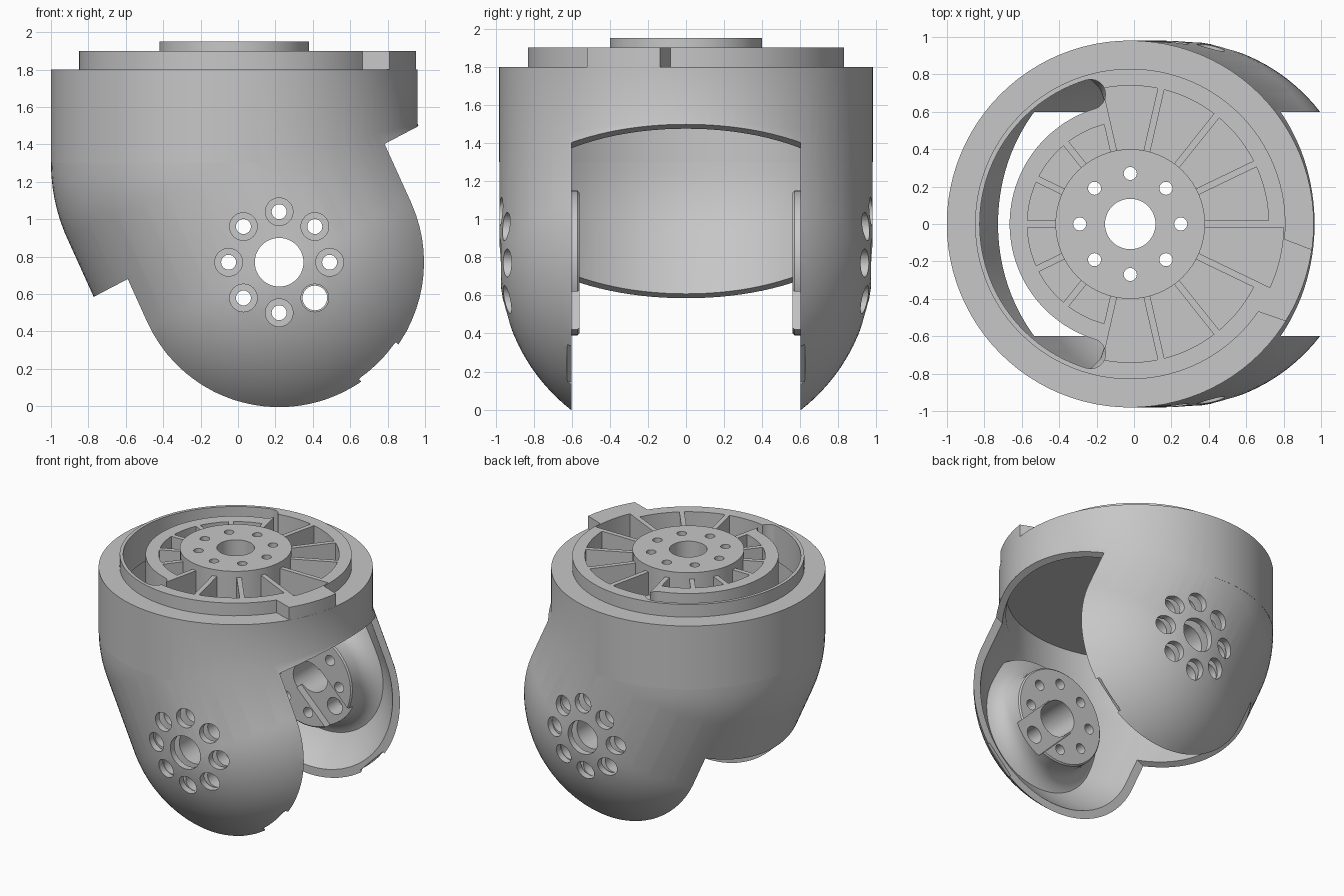
import bpy, bmesh
from math import sin, cos, pi, radians
from mathutils import Matrix, Vector

if "Cube" in bpy.data.objects:
    bpy.data.objects.remove(bpy.data.objects["Cube"])

CX = -0.02                       # column axis
TOP = Vector((CX, 0, 1.3))       # upper end of the swept sphere
PIVOT = Vector((0.22, 0, 0.77))  # fork joint axis
R = 0.98

grey = bpy.data.materials.new("machined_grey")
grey.use_nodes = True
grey.diffuse_color = (0.57, 0.57, 0.57, 1)
grey.node_tree.nodes["Principled BSDF"].inputs["Base Color"].default_value = (0.57, 0.57, 0.57, 1)

UP = Matrix.Translation((CX, 0, 0))
# local x, y, z -> world x, z, -y about the fork joint
SIDE = Matrix.Translation(PIVOT) @ Matrix.Rotation(pi / 2, 4, 'X')


def arc(r, a0, a1, n, cx=0, cy=0):
    return [(cx + r * cos(a0 + (a1 - a0) * i / n), cy + r * sin(a0 + (a1 - a0) * i / n))
            for i in range(n + 1)]


def circle(r, n=48, cx=0, cy=0):
    return arc(r, 0, 2 * pi, n, cx, cy)[:-1]


def prism(bm, pts, z0, z1, mat=UP):
    """Extrude a counter-clockwise outline from z0 to z1."""
    lo = [bm.verts.new(mat @ Vector((x, y, z0))) for x, y in pts]
    hi = [bm.verts.new(mat @ Vector((x, y, z1))) for x, y in pts]
    bm.faces.new(lo[::-1])
    bm.faces.new(hi)
    for i in range(len(pts)):
        j = (i + 1) % len(pts)
        bm.faces.new((lo[i], lo[j], hi[j], hi[i]))


def finish(bm, name):
    bmesh.ops.recalc_face_normals(bm, faces=bm.faces)
    me = bpy.data.meshes.new(name)
    bm.to_mesh(me)
    bm.free()
    me.materials.append(grey)
    ob = bpy.data.objects.new(name, me)
    bpy.context.collection.objects.link(ob)
    return ob


def solid(name, *prisms):
    bm = bmesh.new()
    for p in prisms:
        prism(bm, *p)
    return finish(bm, name)


def combine(target, tool, op='DIFFERENCE'):
    mod = target.modifiers.new("bool", 'BOOLEAN')
    mod.operation, mod.object, mod.solver = op, tool, 'EXACT'
    bpy.context.view_layer.objects.active = target
    bpy.ops.object.modifier_apply(modifier=mod.name)
    bpy.data.objects.remove(tool)


def swept_body(name, r, top):
    """Sphere swept from the column to the joint, topped by a cylinder."""
    bm = bmesh.new()
    for c in (TOP, PIVOT):
        for i in range(49):
            ring, z = r * sin(pi * i / 48), r * cos(pi * i / 48)
            for x, y in (circle(ring, 96) if 0 < i < 48 else [(0, 0)]):
                bm.verts.new(c + Vector((x, y, z)))
    bmesh.ops.convex_hull(bm, input=bm.verts[:])
    loose = [v for v in bm.verts if not v.link_faces]
    bmesh.ops.delete(bm, geom=loose, context='VERTS')
    ob = finish(bm, name)
    block = [(-2, -2), (2, -2), (2, 2), (-2, 2)]
    combine(ob, solid("trim", (block, top - 0.03, 3)))
    combine(ob, solid("column", (circle(r + 0.001, 96), TOP.z, top)), 'UNION')
    return ob


# Hollow housing
housing = swept_body("fork_housing", R, 1.8)
combine(housing, swept_body("cavity", R - 0.05, 1.62))

# Fork opening below a slanted plane
slope = [(-1.6, -0.6), (1.6, -0.6), (1.6, 1.832), (-1.6, 0.149)]
combine(housing, solid("fork_gap", (slope, -0.6, 0.6, Matrix.Rotation(pi / 2, 4, 'X'))))

# Flared joint bosses inside both arms
profile = [(0.37, 0.56), (0.38, 0.57), (0.38, 0.66), (0.4, 0.72), (0.45, 0.77),
           (0.54, 0.80), (0.4, 0.86)]
for s in (-1, 1):
    bm = bmesh.new()
    rings = [[bm.verts.new(SIDE @ Vector((x, y, s * d))) for x, y in circle(r, 64)]
             for r, d in profile]
    for a, b in zip(rings, rings[1:]):
        for i in range(64):
            j = (i + 1) % 64
            bm.faces.new((a[i], a[j], b[j], b[i]))
    bm.faces.new(rings[0])
    bm.faces.new(rings[-1])
    combine(housing, finish(bm, "boss"), 'UNION')

# Groove across each boss and a shallow relief in the arm rims
diag = SIDE @ Matrix.Rotation(-pi / 4, 4, 'Z')
groove = [(0, -0.14), (0.42, -0.14), (0.42, 0.14), (0, 0.14)]
relief = [(0.745, -0.14), (0.9, -0.14), (0.9, 0.14), (0.745, 0.14)]
combine(housing, solid("reliefs", (groove, -0.62, 0.62, diag), (relief, -0.625, 0.625, diag)))

# Bolt circle through the arms: bores, then counterbores
spots = [(0.27 * cos(i * pi / 4), 0.27 * sin(i * pi / 4)) for i in range(8)]
bores = [(circle(0.13), -1.2, 1.2, SIDE)]
sinks = []
for i, (x, y) in enumerate(spots):
    bores.append((circle(0.066 if i == 7 else 0.04, 24, x, y), -1.2, 1.2, SIDE))
    for z0, z1 in ((-1.2, -0.76), (0.76, 1.2)):
        sinks.append((circle(0.074, 32, x, y), z0, z1, SIDE))
combine(housing, solid("bores", *bores))
combine(housing, solid("counterbores", *sinks))

# Raised top ring with a stop tab
combine(housing, solid("ring", (circle(0.83, 96), 1.7, 1.9)), 'UNION')
a0, a1 = radians(-32), radians(-8)
tab = arc(R, a0, a1, 12) + arc(0.78, a1 + 0.06, a0 - 0.06, 8)
combine(housing, solid("tab", (tab, 1.7, 1.9)), 'UNION')

# Curved cable slot with round ends
mid, half, end = 0.725, 0.08, radians(107)
slot = arc(mid + half, end, 2 * pi - end, 48)
slot += arc(half, -end, pi - end, 10, mid * cos(end), -mid * sin(end))[1:-1]
slot += arc(mid - half, 2 * pi - end, end, 48)
slot += arc(half, end - pi, end, 10, mid * cos(end), mid * sin(end))[1:-1]
combine(housing, solid("cable_slot", (slot, 1.5, 2.1)))

# Pockets between fourteen radial ribs
pitch = 2 * pi / 14
pockets = []
for i in range(14):
    outer = 0.55 if 4 <= i <= 9 else 0.82 if i == 13 else 0.74
    b0, b1 = i * pitch, (i + 1) * pitch
    w = 0.018
    pts = arc(outer, b0 + w / outer, b1 - w / outer, 10)
    pts += arc(0.36, b1 - w / 0.36, b0 + w / 0.36, 6)
    pockets.append((pts, 1.72, 2.1))
combine(housing, solid("pockets", *pockets))

# Hub with bore and bolt holes
combine(housing, solid("hub", (circle(0.4, 64), 1.68, 1.95)), 'UNION')
holes = [(circle(0.135), 1.4, 2.2)]
holes += [(circle(0.035, 24, x, y), 1.4, 2.2) for x, y in spots]
combine(housing, solid("hub_holes", *holes))

bpy.ops.object.select_all(action='DESELECT')
housing.select_set(True)
bpy.context.view_layer.objects.active = housing
bpy.ops.object.shade_smooth_by_angle(angle=radians(30))
